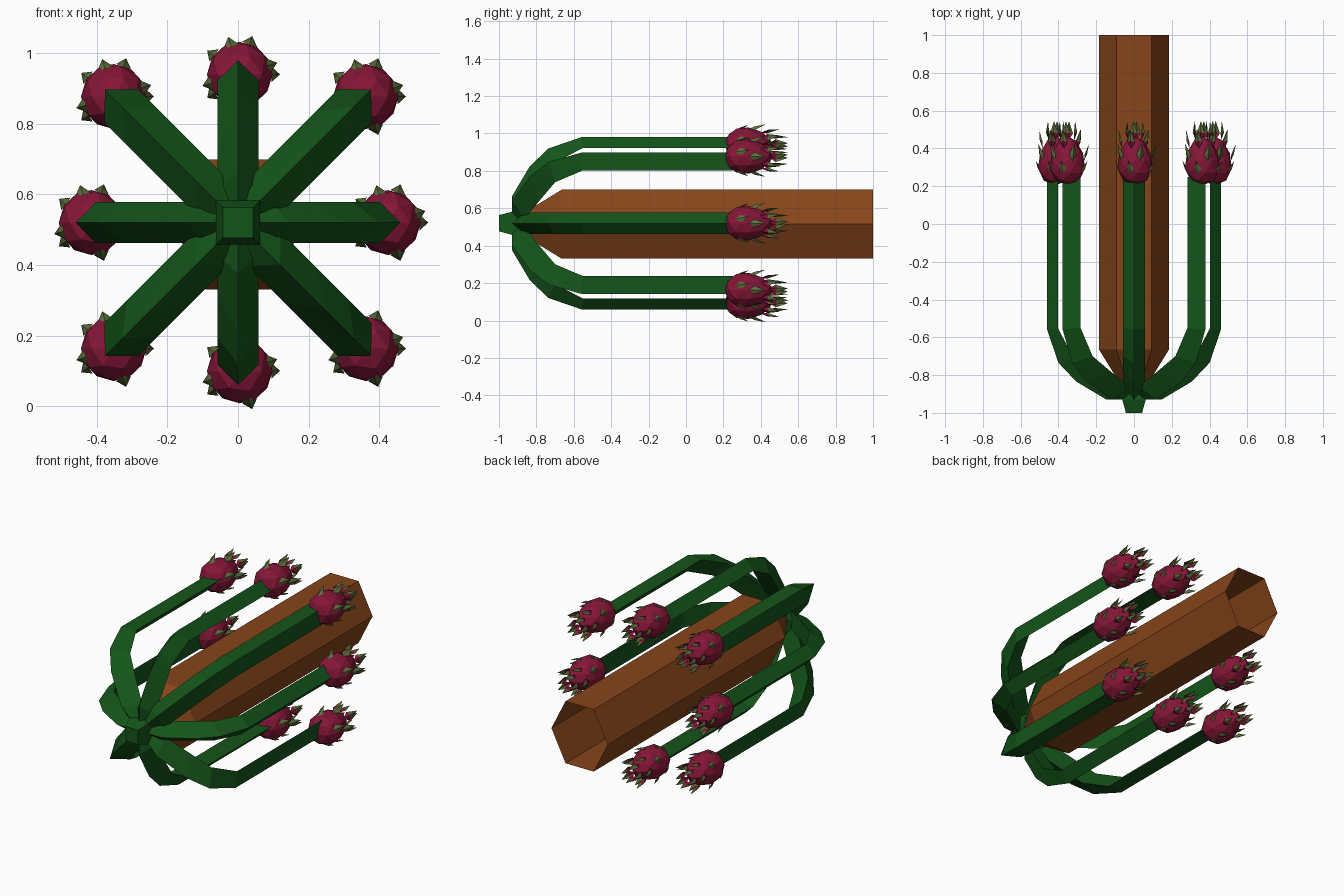
import bpy, bmesh, math
from mathutils import Vector

if "Cube" in bpy.data.objects:
    bpy.data.objects.remove(bpy.data.objects["Cube"], do_unlink=True)

MID = 0.52  # height of the central axis


def material(name, rgb):
    m = bpy.data.materials.new(name)
    m.use_nodes = True
    m.diffuse_color = (*rgb, 1)
    bsdf = m.node_tree.nodes["Principled BSDF"]
    bsdf.inputs["Base Color"].default_value = (*rgb, 1)
    bsdf.inputs["Roughness"].default_value = 0.8
    return m


GREEN = material("stem_green", (0.007, 0.09, 0.01))
BROWN = material("bark_brown", (0.24, 0.06, 0.01))
RED = material("fruit_red", (0.24, 0.008, 0.04))
OLIVE = material("leaf_olive", (0.11, 0.16, 0.045))


def finish(name, bm, mats, fix=True):
    if fix:
        bmesh.ops.recalc_face_normals(bm, faces=bm.faces)
    mesh = bpy.data.meshes.new(name)
    bm.to_mesh(mesh)
    bm.free()
    for m in mats:
        mesh.materials.append(m)
    return place(name, mesh, (0, 0, MID))


def place(name, mesh, location):
    ob = bpy.data.objects.new(name, mesh)
    ob.location = location
    bpy.context.collection.objects.link(ob)
    return ob


def loft(bm, rings, cap_start=True, cap_end=True):
    rows = [[bm.verts.new(p) for p in ring] for ring in rings]
    n = len(rows[0])
    for a, b in zip(rows, rows[1:]):
        for i in range(n):
            j = (i + 1) % n
            bm.faces.new((a[i], a[j], b[j], b[i]))
    if cap_start:
        bm.faces.new(rows[0][::-1])
    if cap_end:
        bm.faces.new(rows[-1])


# Six-sided trunk, pointed at the front and open at the back
def hexagon(r, y):
    return [(r * math.cos(i * math.pi / 3), y, r * 1.15 * math.sin(i * math.pi / 3) - 0.005)
            for i in range(6)]


bm = bmesh.new()
loft(bm, [hexagon(0.04, -0.9), hexagon(0.185, -0.665), hexagon(0.185, 1)], cap_end=False)
finish("trunk", bm, [BROWN])


# Square hub where the stems meet
def square(h, y):
    return [(-h, y, -h), (h, y, -h), (h, y, h), (-h, y, h)]


bm = bmesh.new()
loft(bm, [square(0.043, -1), square(0.062, -0.93), square(0.062, -0.84)])
finish("hub", bm, [GREEN])

# Triangular stems: (ridge radius, ridge y, base radius, base y)
STEM = [(0.05, -0.93, 0.05, -0.85), (0.145, -0.93, 0.09, -0.86),
        (0.305, -0.835, 0.21, -0.78), (0.40, -0.735, 0.325, -0.70),
        (0.46, -0.56, 0.403, -0.55), (0.46, 0.25, 0.403, 0.25)]


def stem(name, angle, stretch):
    out = Vector((math.cos(angle), 0, math.sin(angle)))
    side = Vector((-math.sin(angle), 0, math.cos(angle))) * 0.058 * stretch
    rings = []
    for ridge, ry, base, by in STEM:
        foot = out * base * stretch + Vector((0, by, 0))
        rings.append([out * ridge * stretch + Vector((0, ry, 0)), foot + side, foot - side])
    b = bmesh.new()
    loft(b, rings)
    finish(name, b, [GREEN])


# Faceted fruit body, tapering toward the back
def fruit_radius(y):
    t = max(-1, min(1, y / 0.13))
    return 0.092 * math.sqrt(1 - t * t) * (1 - 0.2 * t)


def build_fruit():
    b = bmesh.new()
    bmesh.ops.create_icosphere(b, subdivisions=2, radius=1)
    for v in b.verts:
        x, y, z = v.co
        taper = 0.092 * (1 - 0.2 * y)
        v.co = (x * taper, y * 0.13, z * taper)
    # Rows of folded pointed scales: (y, count, turn, length, flare)
    rows = [(-0.07, 4, 0.3, 0.07, 0.025), (0.0, 5, 0.0, 0.09, 0.022),
            (0.065, 5, 0.6, 0.10, 0.015), (0.11, 4, 0.2, 0.10, 0.0)]
    for y, count, turn, length, flare in rows:
        r = fruit_radius(y)
        for i in range(count):
            a = turn + i * math.tau / count
            out = Vector((math.cos(a), 0, math.sin(a)))
            side = Vector((-math.sin(a), 0, math.cos(a))) * 0.022
            back = Vector((0, 1, 0))
            root = out * (r - 0.004) + back * y
            middle = out * (r + 0.012) + back * (y + length * 0.4)
            tip = out * (r + flare) + back * (y + length)
            edge = out * (r - 0.002) + back * (y + length * 0.35)
            vr, vm, vt, v1, v2 = [b.verts.new(p) for p in
                                  (root, middle, tip, edge + side, edge - side)]
            lower = [b.faces.new(f) for f in ((vr, v1, vm), (vr, vm, v2))]
            upper = [b.faces.new(f) for f in ((vm, v1, vt), (vm, vt, v2))]
            for f in upper + (lower if y < 0.05 else []):
                f.material_index = 1
    return b


fruit_mesh = None
names = ["left", "upper_left", "top", "upper_right",
         "right", "lower_right", "bottom", "lower_left"]
for i, label in enumerate(names):
    angle = i * math.pi / 4
    diagonal = i % 2
    stem(label + "_stem", angle, 1.16 if diagonal else 1)
    reach = 0.505 if diagonal else 0.42
    spot = (reach * math.cos(angle) + 0.005, 0.335, MID + reach * math.sin(angle))
    if fruit_mesh is None:
        first = finish(label + "_fruit", build_fruit(), [RED, OLIVE])
        first.location = spot
        fruit_mesh = first.data
    else:
        place(label + "_fruit", fruit_mesh, spot)
